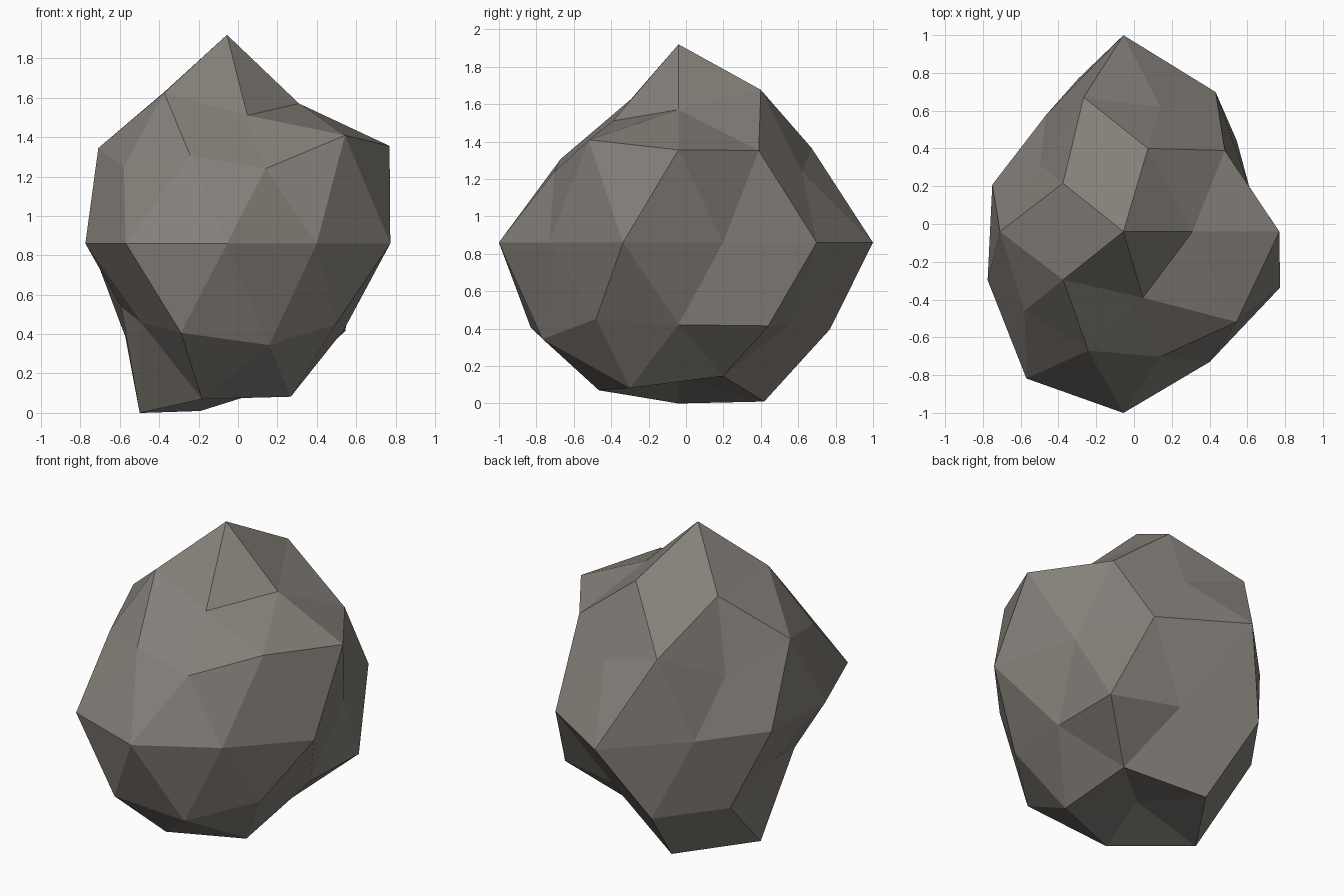
import bpy, bmesh, math
from mathutils import Vector

if "Cube" in bpy.data.objects:
    bpy.data.objects.remove(bpy.data.objects["Cube"])

CENTRE = Vector((-0.056, -0.04, 0.86))
STRETCH = Vector((1.0, 1.1, 1.2))

# Rings of the rock: height on the unit sphere, first angle, radius per point
RINGS = [
    (1.0, 0, [0.883]),
    (0.8507, 0, [0.696, 0.80, 0.752, 0.75, 0.637]),
    (0.5257, 36, [0.78, 0.80, 0.768, 0.708, 0.87]),
    (0.4472, 0, [0.923, 0.705, 0.61, 0.724, 0.708]),
    (0.0, 18, [0.70, 0.83, 0.945, 0.695, 0.73, 0.756, 0.874, 0.873, 0.776, 0.872]),
    (-0.4472, 36, [0.83, 0.865, 0.60, 0.845, 0.763]),
    (-0.5257, 0, [0.697, 0.68, 0.75, 0.635, 0.817]),
    (-0.8507, 36, [0.70, 0.833, 0.843, 0.774, 0.762]),
    (-1.0, 0, [0.608]),
]

samples = []
for height, start, radii in RINGS:
    flat = math.sqrt(max(0.0, 1 - height * height))
    for i, radius in enumerate(radii):
        a = math.radians(start + i * 360 / len(radii))
        samples.append((Vector((flat * math.cos(a), flat * math.sin(a), height)), radius))

# Low-poly ball pushed in and out along its directions
bm = bmesh.new()
bmesh.ops.create_icosphere(bm, subdivisions=2, radius=1.0)
for v in bm.verts:
    d = v.co.normalized()
    radius = max(samples, key=lambda s: s[0].dot(d))[1]
    v.co = CENTRE + d * STRETCH * radius
bmesh.ops.recalc_face_normals(bm, faces=bm.faces)
for f in bm.faces:
    f.smooth = False

mesh = bpy.data.meshes.new("rock")
bm.to_mesh(mesh)
bm.free()

# Warm grey stone
stone = bpy.data.materials.new("warm_grey_stone")
stone.diffuse_color = (0.235, 0.215, 0.192, 1.0)
stone.use_nodes = True
stone.node_tree.nodes["Principled BSDF"].inputs["Base Color"].default_value = stone.diffuse_color
mesh.materials.append(stone)

rock = bpy.data.objects.new("rock", mesh)
bpy.context.collection.objects.link(rock)
